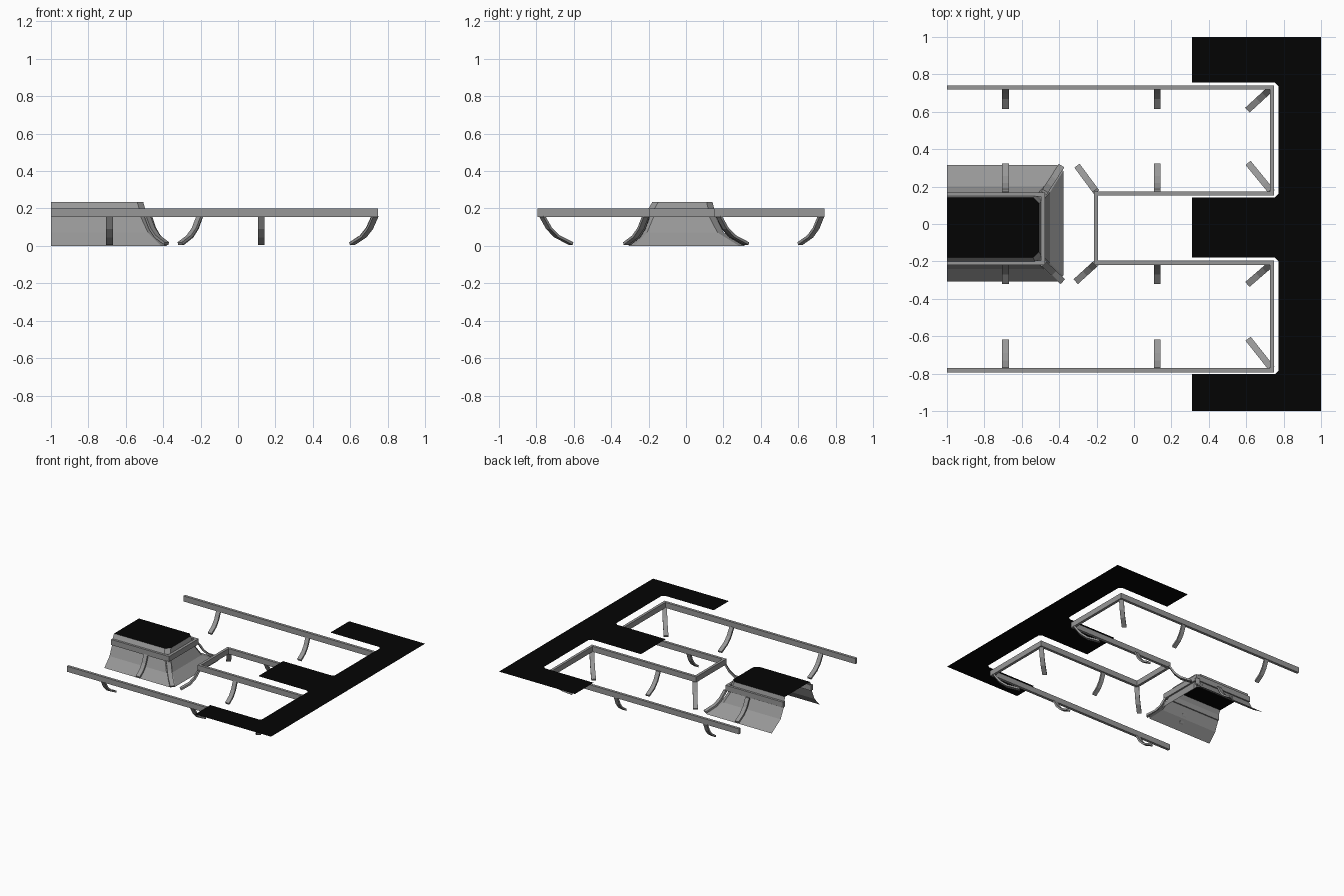
import bpy, bmesh
from mathutils import Vector

if "Cube" in bpy.data.objects:
    bpy.data.objects.remove(bpy.data.objects["Cube"])


def material(name, v):
    m = bpy.data.materials.new(name)
    m.diffuse_color = (v, v, v, 1)
    m.use_nodes = True
    m.node_tree.nodes["Principled BSDF"].inputs["Base Color"].default_value = m.diffuse_color
    return m


BLACK = material("black", 0.0012)
GREY = material("grey", 0.31)


def make(name, bm, mat, recalc=True):
    if recalc:
        bmesh.ops.recalc_face_normals(bm, faces=bm.faces)
    me = bpy.data.meshes.new(name)
    bm.to_mesh(me)
    bm.free()
    me.materials.append(mat)
    ob = bpy.data.objects.new(name, me)
    bpy.context.collection.objects.link(ob)
    return ob


def loft(bm, rings, closed=True, caps=True):
    """Join rings of points with quads."""
    vs = [[bm.verts.new(p) for p in r] for r in rings]
    n = len(vs[0])
    for a, b in zip(vs, vs[1:]):
        for i in range(n if closed else n - 1):
            j = (i + 1) % n
            bm.faces.new((a[i], a[j], b[j], b[i]))
    if caps:
        bm.faces.new(vs[0])
        bm.faces.new(vs[-1])
    return vs


def rail(name, path, w=0.022, z0=0.155, z1=0.2):
    """Rectangular bar with mitred corners along a plan path."""
    pts = [Vector(p) for p in path]
    rings = []
    for i, p in enumerate(pts):
        dirs = []
        if i > 0:
            dirs.append((p - pts[i - 1]).normalized())
        if i < len(pts) - 1:
            dirs.append((pts[i + 1] - p).normalized())
        ns = [Vector((-d.y, d.x)) for d in dirs]
        m = sum(ns, Vector((0, 0))).normalized()
        m *= w / 2 / m.dot(ns[0])
        a, b = p + m, p - m
        rings.append([(a.x, a.y, z0), (b.x, b.y, z0), (b.x, b.y, z1), (a.x, a.y, z1)])
    bm = bmesh.new()
    loft(bm, rings)
    make(name, bm, GREY)


def bracket(name, top, foot, w=0.035, t=0.014):
    """Bent strap dropping from a rail and flattening towards its foot."""
    top, foot = Vector(top), Vector(foot)
    run = foot - top
    d = run.normalized()
    side = Vector((-d.y, d.x, 0)) * w / 2
    prof = [(0, 0.158), (0.24, 0.09), (0.52, 0.045), (1, 0.006)]
    nrm = [(1, 0.2), (0.9, 0.5), (0.65, 0.8), (0.35, 0.95)]
    rings = []
    for (s, z), (nh, nz) in zip(prof, nrm):
        p = top + run * s
        back = Vector((p.x, p.y, z))
        front = back + Vector((d.x * nh, d.y * nh, nz)) * t
        rings.append([back - side, back + side, front + side, front - side])
    bm = bmesh.new()
    loft(bm, rings)
    make(name, bm, GREY)


# Deck: a flat sheet made of a spine and three fingers, flared where they meet
Z, C, X0, X1 = 0.235, 0.02, 0.31, 0.773
bm = bmesh.new()


def sheet(points):
    bm.faces.new([bm.verts.new((x, y, Z)) for x, y in points])


sheet([(X1, -1), (1, -1), (1, 1), (X1, 1)])
for y0, y1 in ((0.757, 1), (-0.18, 0.142), (-1, -0.803)):
    f0 = y0 - C if y0 > -1 else y0
    f1 = y1 + C if y1 < 1 else y1
    sheet([(X0, y0), (X1 - C, y0), (X1 - C, y1), (X0, y1)])
    sheet([(X1 - C, y0), (X1, f0), (X1, f1), (X1 - C, y1)])
bmesh.ops.remove_doubles(bm, verts=bm.verts, dist=0.0001)
make("deck", bm, BLACK, False)

# Island: flared skirt, open at the back end and below, with a dark top
levels = [(0.235, -0.507, -0.18, 0.142), (0.2, -0.497, -0.2, 0.15),
          (0.155, -0.488, -0.205, 0.157), (0.072, -0.45, -0.24, 0.2),
          (0.0, -0.378, -0.307, 0.316)]


def island_ring(z, x, y0, y1, c=0.032):
    return [(-1, y0, z), (x - c, y0, z), (x, y0 + c, z),
            (x, y1 - c, z), (x - c, y1, z), (-1, y1, z)]


bm = bmesh.new()
loft(bm, [island_ring(*l) for l in reversed(levels)], closed=False, caps=False)
make("island_skirt", bm, GREY, False)
bm = bmesh.new()
bm.faces.new([bm.verts.new(p) for p in island_ring(*levels[0])])
make("island_top", bm, BLACK, False)

# Rails around the bays and around the island
rail("bay_rail", [(-1, 0.73), (0.738, 0.73), (0.738, 0.163), (-0.204, 0.163),
                  (-0.204, -0.207), (0.738, -0.207), (0.738, -0.782), (-1, -0.782)])
rail("island_rail", [(-1, 0.157), (-0.486, 0.157), (-0.486, -0.207), (-1, -0.207)])

# Straight brackets under the long rails
for x in (-0.687, 0.125):
    for top, foot in ((0.738, 0.62), (0.172, 0.318), (-0.205, -0.315), (-0.782, -0.622)):
        bracket("bracket", (x, top), (x, foot))

# Diagonal brackets at the rail corners
for top, foot in (((0.735, 0.727), (0.61, 0.612)), ((0.738, 0.17), (0.613, 0.323)),
                  ((0.735, -0.212), (0.61, -0.32)), ((0.738, -0.775), (0.613, -0.617)),
                  ((-0.2, 0.17), (-0.302, 0.308)), ((-0.2, -0.207), (-0.308, -0.305)),
                  ((-0.482, 0.165), (-0.39, 0.308)), ((-0.49, -0.205), (-0.384, -0.305))):
    bracket("corner_bracket", top, foot)
